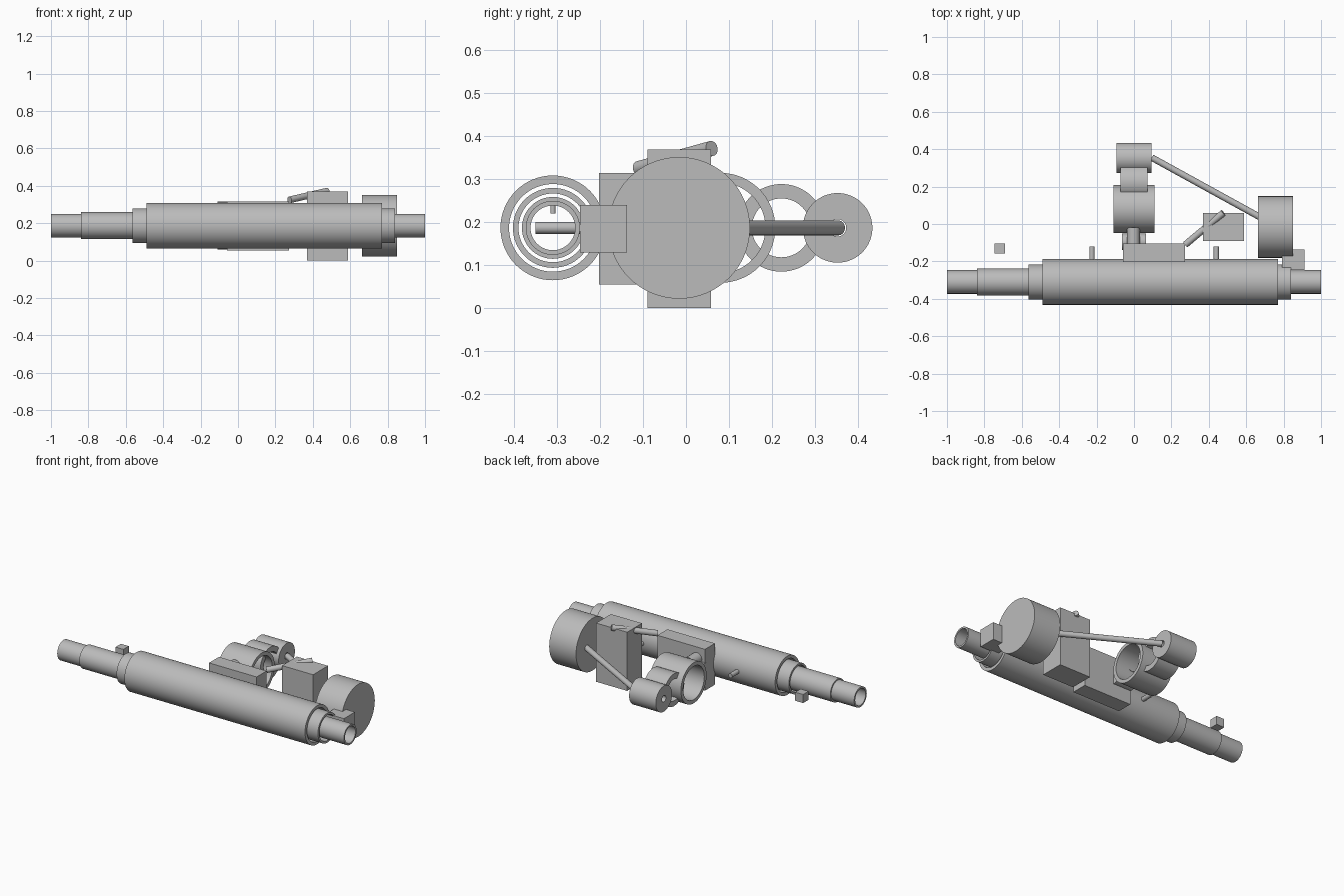
import bpy, bmesh
from math import radians, pi
from mathutils import Vector, Matrix

if "Cube" in bpy.data.objects:
    bpy.data.objects.remove(bpy.data.objects["Cube"], do_unlink=True)

AXIS_Z = 0.187
BARREL_Y = -0.31

metal = bpy.data.materials.new("plain grey")
metal.use_nodes = True
grey = (0.5, 0.5, 0.5, 1)
metal.diffuse_color = grey
for node in metal.node_tree.nodes:
    if node.type == "BSDF_PRINCIPLED":
        node.inputs["Base Color"].default_value = grey


def finish(name, bm, smooth=True):
    bmesh.ops.recalc_face_normals(bm, faces=bm.faces)
    mesh = bpy.data.meshes.new(name)
    bm.to_mesh(mesh)
    bm.free()
    mesh.materials.append(metal)
    obj = bpy.data.objects.new(name, mesh)
    bpy.context.collection.objects.link(obj)
    if smooth:
        bpy.ops.object.select_all(action="DESELECT")
        obj.select_set(True)
        bpy.context.view_layer.objects.active = obj
        bpy.ops.object.shade_smooth_by_angle(angle=radians(35))
    return obj


def tube(name, x0, x1, y, outer, inner, z=AXIS_Z, segments=64):
    """Hollow cylinder lying along x: a rectangular section spun round its axis."""
    bm = bmesh.new()
    section = [(x0, inner), (x1, inner), (x1, outer), (x0, outer)]
    verts = [bm.verts.new((x, y, z + r)) for x, r in section]
    edges = [bm.edges.new((verts[i - 1], verts[i])) for i in range(4)]
    bmesh.ops.spin(bm, geom=verts + edges, cent=(0, y, z), axis=(1, 0, 0),
                   angle=2 * pi, steps=segments, use_merge=True)
    bmesh.ops.remove_doubles(bm, verts=bm.verts, dist=0.0001)
    return finish(name, bm)


def rod(name, start, end, radius, segments=16):
    """Solid cylinder between two points."""
    a, b = Vector(start), Vector(end)
    turn = (b - a).to_track_quat("Z", "Y").to_matrix().to_4x4()
    bm = bmesh.new()
    bmesh.ops.create_cone(bm, cap_ends=True, segments=segments, radius1=radius,
                          radius2=radius, depth=(b - a).length,
                          matrix=Matrix.Translation((a + b) / 2) @ turn)
    return finish(name, bm)


def box(name, low, high):
    a, b = Vector(low), Vector(high)
    bm = bmesh.new()
    bmesh.ops.create_cube(bm, size=1, matrix=Matrix.Translation((a + b) / 2)
                          @ Matrix.Diagonal((*(b - a), 1)))
    return finish(name, bm, smooth=False)


# Nested main tubes
tube("inner_tube", -1.0, 1.0, BARREL_Y, 0.063, 0.052)
tube("inner_sleeve", -0.84, -0.45, BARREL_Y, 0.072, 0.06)
tube("middle_tube", -0.565, 0.84, BARREL_Y, 0.093, 0.08)
tube("outer_tube", -0.49, 0.77, BARREL_Y, 0.122, 0.102)

# Cross pins through the tubes
for side, x in (("right", -0.225), ("left", 0.44)):
    rod(f"cross_pin_{side}", (x, -0.35, AXIS_Z), (x, -0.12, AXIS_Z), 0.014)
rod("bore_stud", (0.1, BARREL_Y, 0.22), (0.1, BARREL_Y, 0.25), 0.006)

# Blocks beside the tubes
box("small_block", (-0.745, -0.157, 0.16), (-0.69, -0.103, 0.214))
box("end_block", (0.79, -0.247, 0.13), (0.912, -0.137, 0.24))
box("long_box", (-0.06, -0.203, 0.055), (0.272, -0.104, 0.315))
box("tall_box", (0.37, -0.09, 0.0), (0.587, 0.058, 0.37))

# Large drum
rod("drum", (0.663, -0.016, AXIS_Z), (0.85, -0.016, AXIS_Z), 0.165, 64)

# Row of overlapping rings
tube("large_ring", -0.11, 0.11, 0.08, 0.128, 0.105)
tube("middle_ring", -0.072, 0.072, 0.222, 0.102, 0.0685)
tube("end_ring", -0.093, 0.093, 0.353, 0.081, 0.02)
rod("ring_connector", (-0.003, -0.11, 0.245), (-0.003, -0.02, 0.245), 0.035, 24)
rod("ring_mount", (-0.063, -0.095, AXIS_Z), (0.063, -0.095, AXIS_Z), 0.045, 32)

# Slanted rods
rod("long_rod", (0.095, 0.355, AXIS_Z), (0.72, 0.011, AXIS_Z), 0.0175)
rod("short_rod", (0.275, -0.11, 0.325), (0.478, 0.06, 0.372), 0.018)
